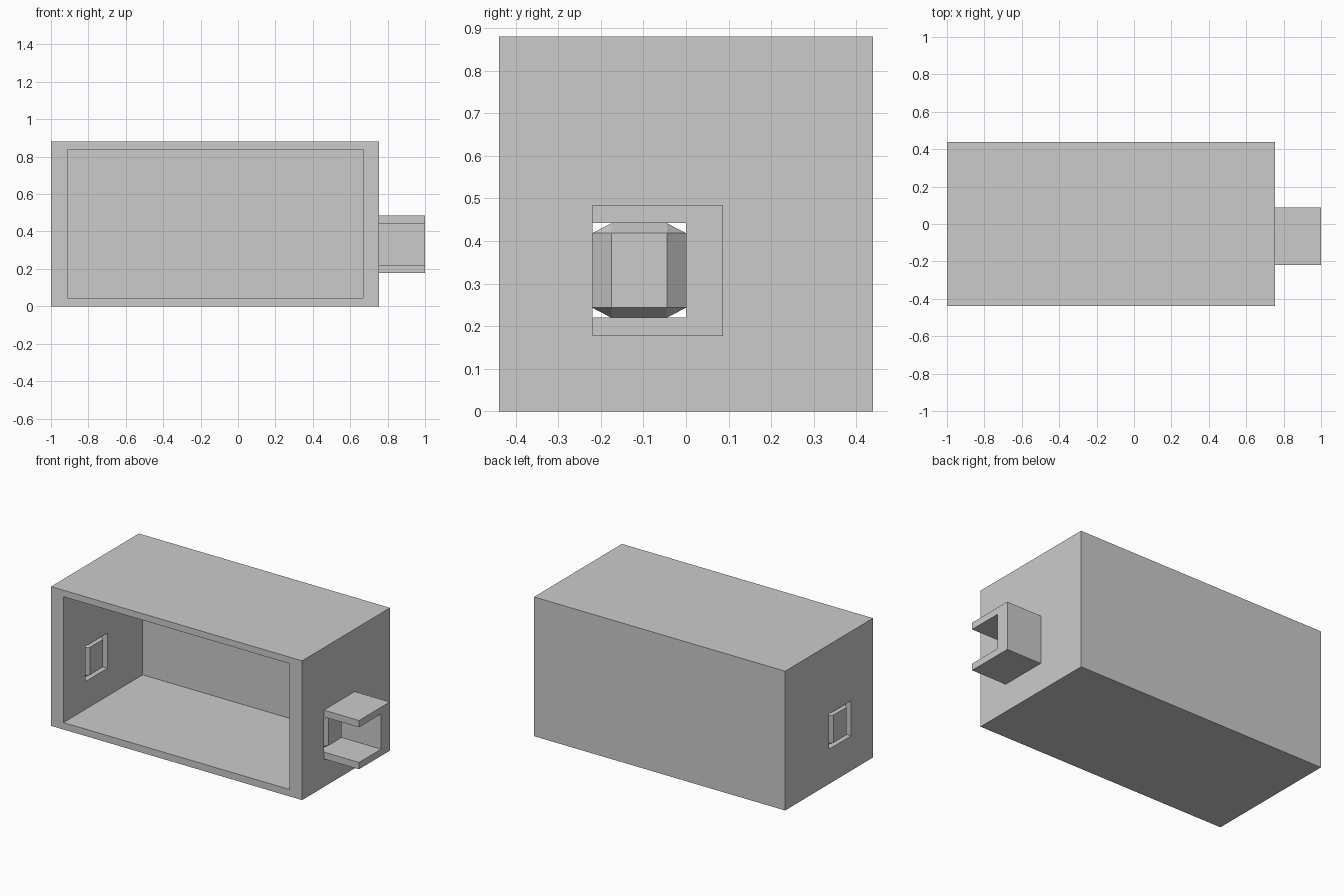
import bpy
import bmesh

if "Cube" in bpy.data.objects:
    bpy.data.objects.remove(bpy.data.objects["Cube"])


def make_object(name, bm):
    bmesh.ops.recalc_face_normals(bm, faces=bm.faces)
    mesh = bpy.data.meshes.new(name)
    bm.to_mesh(mesh)
    bm.free()
    obj = bpy.data.objects.new(name, mesh)
    bpy.context.collection.objects.link(obj)
    return obj


def box(name, x, y, z):
    bm = bmesh.new()
    bmesh.ops.create_cube(bm, size=1)
    for v in bm.verts:
        v.co = [lo + (c + 0.5) * (hi - lo) for c, (lo, hi) in zip(v.co, (x, y, z))]
    return make_object(name, bm)


def cut(obj, cutter):
    cutter.hide_render = True
    cutter.hide_set(True)
    mod = obj.modifiers.new(cutter.name, 'BOOLEAN')
    mod.operation = 'DIFFERENCE'
    mod.solver = 'EXACT'
    mod.object = cutter


# Main housing, open at the front, with a square port through both side walls
LEFT, RIGHT, WALL = -1.0, 0.755, 0.0875
PY, PZ = -0.11, 0.331           # port centre
housing = box("housing", (LEFT, RIGHT), (-0.4385, 0.4385), (0, 0.88))
cut(housing, box("cavity_cutter", (LEFT + WALL, RIGHT - WALL), (-0.6, 0.351), (0.044, 0.839)))
cut(housing, box("port_cutter", (-1.2, 0.9), (-0.22, 0.0), (0.22, 0.442)))


# Chamfered plug filling each port, leaving small gaps in the corners
def plug(name, cx):
    bm = bmesh.new()
    for sy in (-1, 1):
        for sz in (-1, 1):
            for sx, y, z in ((-1, 0.065, 0.0875), (1, 0.065, 0.0875),
                             (0, 0.11, 0.0875), (0, 0.065, 0.111)):
                bm.verts.new((cx + sx * WALL / 2, PY + sy * y, PZ + sz * z))
    bmesh.ops.convex_hull(bm, input=bm.verts)
    bmesh.ops.dissolve_limit(bm, angle_limit=0.01, verts=bm.verts, edges=bm.edges)
    make_object(name, bm)


plug("left_plug", LEFT + WALL / 2)
plug("right_plug", RIGHT - WALL / 2)

# C-shaped bracket on the right wall, open to the front
profile = [(-0.22, 0.177), (0.087, 0.177), (0.087, 0.485), (-0.22, 0.485),
           (-0.22, 0.442), (0.0, 0.442), (0.0, 0.22), (-0.22, 0.22)]
bm = bmesh.new()
face = bm.faces.new([bm.verts.new((RIGHT, y, z)) for y, z in profile])
ext = bmesh.ops.extrude_face_region(bm, geom=[face], use_keep_orig=True)
for v in ext["geom"]:
    if isinstance(v, bmesh.types.BMVert):
        v.co.x = 1.0
make_object("side_bracket", bm)
